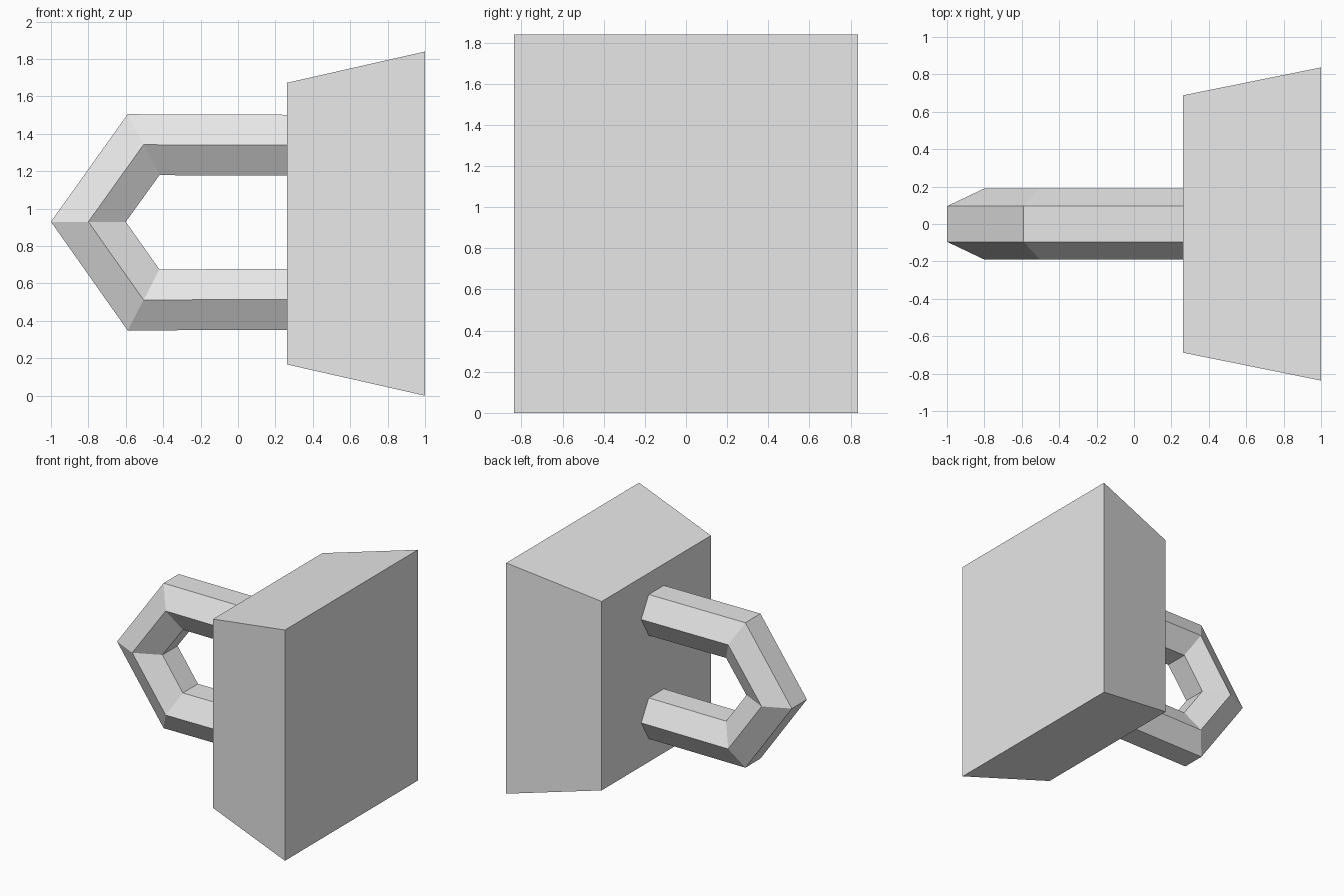
import bpy, bmesh
from mathutils import Vector

cube = bpy.data.objects.get("Cube")
if cube:
    bpy.data.objects.remove(cube, do_unlink=True)

grey = bpy.data.materials.new("plain_grey")
grey.use_nodes = True
grey.diffuse_color = (0.8, 0.8, 0.8, 1)
grey.node_tree.nodes["Principled BSDF"].inputs["Base Color"].default_value = (0.8, 0.8, 0.8, 1)


def loft(name, rings):
    """Join equal-sided rings into a closed solid."""
    bm = bmesh.new()
    loops = [[bm.verts.new(p) for p in ring] for ring in rings]
    for a, b in zip(loops, loops[1:]):
        n = len(a)
        for i in range(n):
            j = (i + 1) % n
            bm.faces.new((a[i], a[j], b[j], b[i]))
    bm.faces.new(loops[0])
    bm.faces.new(loops[-1])
    bmesh.ops.recalc_face_normals(bm, faces=bm.faces)
    mesh = bpy.data.meshes.new(name)
    bm.to_mesh(mesh)
    bm.free()
    mesh.materials.append(grey)
    obj = bpy.data.objects.new(name, mesh)
    bpy.context.collection.objects.link(obj)


# Tapered block, wide end towards +x
def rectangle(x, half_y, half_z):
    return [(x, sy * half_y, 0.92 + sz * half_z)
            for sy, sz in ((-1, -1), (1, -1), (1, 1), (-1, 1))]


loft("tapered_block", [rectangle(0.262, 0.688, 0.753), rectangle(1.0, 0.837, 0.92)])


# Hexagonal bar bent into a pointed handle
def hexagon(outer, inner):
    out, inn = (Vector((p[0], 0, p[1])) for p in (outer, inner))
    mid = (out + inn) / 2
    side = Vector((0, 0.19, 0))
    return [out - side / 2, out + side / 2, mid + side,
            inn + side / 2, inn - side / 2, mid - side]


axis_z = 0.927
upper = [((0.27, 0.575), (0.27, 0.249)), ((-0.59, 0.578), (-0.42, 0.252))]
stations = [[(x, axis_z + h) for x, h in pair] for pair in upper]
stations.append([(-1.0, axis_z + 0.003), (-0.6, axis_z + 0.003)])
stations += [[(x, axis_z - h) for x, h in pair] for pair in reversed(upper)]
loft("handle", [hexagon(*s) for s in stations])
